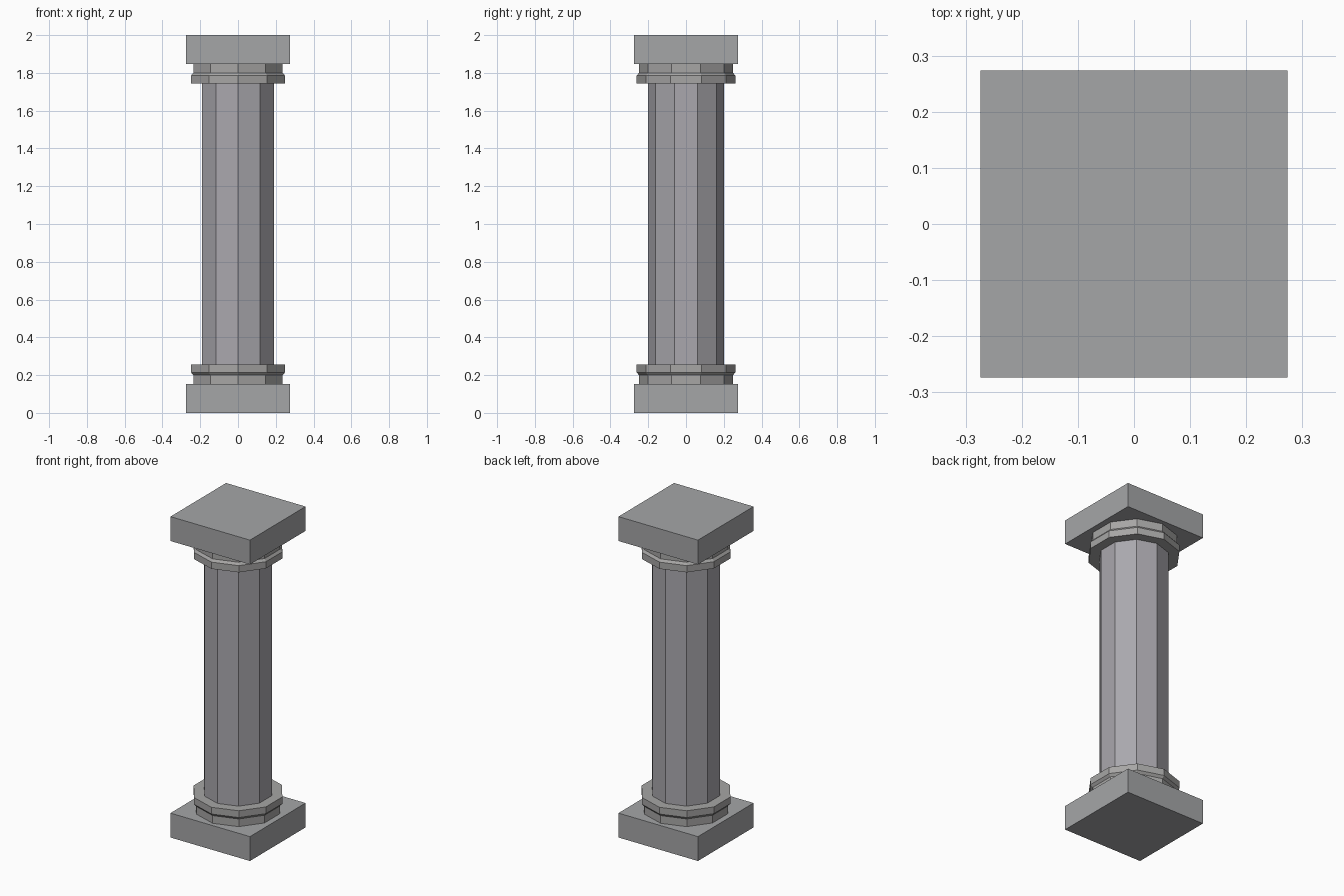
import bpy, bmesh, math

if "Cube" in bpy.data.objects:
    bpy.data.objects.remove(bpy.data.objects["Cube"])

SIDES = 10


def material(name, color):
    m = bpy.data.materials.new(name)
    m.diffuse_color = (*color, 1)
    m.use_nodes = True
    m.node_tree.nodes["Principled BSDF"].inputs["Base Color"].default_value = m.diffuse_color
    return m


SLAB_GREY = material("slab_grey", (0.375, 0.38, 0.39))
COLLAR_GREY = material("collar_grey", (0.385, 0.38, 0.375))
SHAFT_GREY = material("shaft_grey", (0.40, 0.39, 0.42))


def lathe(name, profile, mat):
    """Ten-sided solid from (radius, z) rings, corners pointing to front and back."""
    bm = bmesh.new()
    rings = []
    for r, z in profile:
        rings.append([bm.verts.new((r * math.sin(2 * math.pi * k / SIDES),
                                    -r * math.cos(2 * math.pi * k / SIDES), z))
                      for k in range(SIDES)])
    for a, b in zip(rings, rings[1:]):
        for k in range(SIDES):
            n = (k + 1) % SIDES
            bm.faces.new((a[k], a[n], b[n], b[k]))
    bm.faces.new(rings[0][::-1])
    bm.faces.new(rings[-1])
    bmesh.ops.recalc_face_normals(bm, faces=bm.faces)
    mesh = bpy.data.meshes.new(name)
    bm.to_mesh(mesh)
    bm.free()
    mesh.materials.append(mat)
    bpy.context.collection.objects.link(bpy.data.objects.new(name, mesh))


def slab(name, z0, z1, width=0.548):
    bpy.ops.mesh.primitive_cube_add(size=1, location=(0, 0, (z0 + z1) / 2))
    ob = bpy.context.object
    ob.name = name
    ob.scale = (width, width, z1 - z0)
    ob.data.materials.append(SLAB_GREY)


# square plinth and matching top slab
slab("plinth", 0, 0.152)
slab("top_slab", 1.848, 2)

# stepped collars, mirrored about mid height
collar = [(0.249, 0.152), (0.249, 0.2), (0.262, 0.215), (0.262, 0.257)]
lathe("base_collar", collar, COLLAR_GREY)
lathe("top_collar", [(r, 2 - z) for r, z in reversed(collar)], COLLAR_GREY)

# shaft
lathe("shaft", [(0.2, 0.257), (0.2, 1.743)], SHAFT_GREY)
